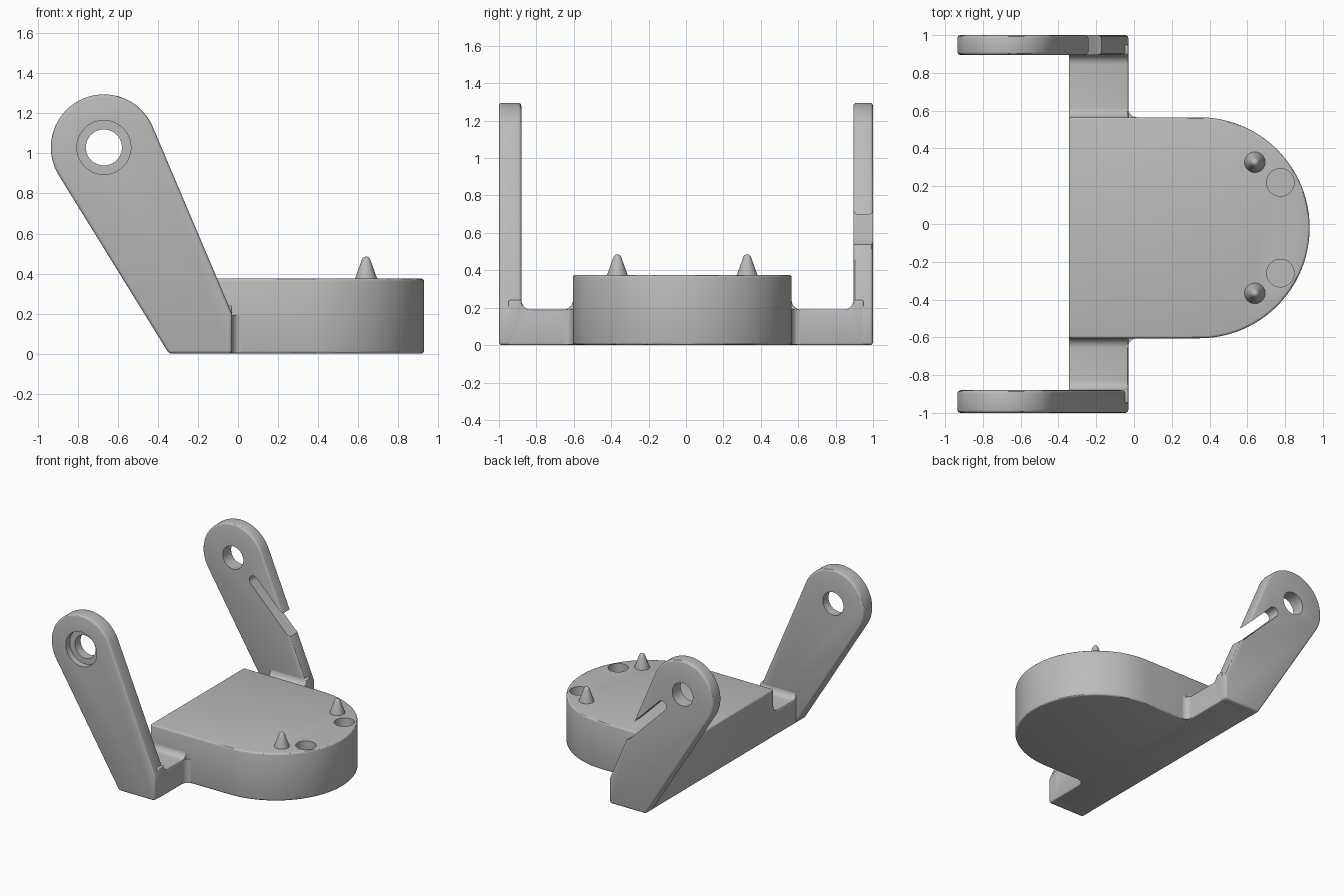
import bpy, bmesh
from math import sin, cos, pi, radians, atan2, acos, hypot
from mathutils import Vector

if "Cube" in bpy.data.objects:
    bpy.data.objects.remove(bpy.data.objects["Cube"])

grey = bpy.data.materials.new("plain grey")
grey.use_nodes = True
grey.diffuse_color = (0.5, 0.5, 0.5, 1)
grey.node_tree.nodes["Principled BSDF"].inputs["Base Color"].default_value = (0.5, 0.5, 0.5, 1)


def activate(ob):
    bpy.ops.object.select_all(action='DESELECT')
    ob.select_set(True)
    bpy.context.view_layer.objects.active = ob


def make_object(name, bm):
    bmesh.ops.recalc_face_normals(bm, faces=bm.faces)
    mesh = bpy.data.meshes.new(name)
    bm.to_mesh(mesh)
    bm.free()
    mesh.materials.append(grey)
    ob = bpy.data.objects.new(name, mesh)
    bpy.context.collection.objects.link(ob)
    return ob


def prism(name, outline, axis, lo, hi):
    """Extrude a 2D outline along an axis; the outline uses the other two in order."""
    def place(p, t):
        v = list(p)
        v.insert("xyz".index(axis), t)
        return Vector(v)
    bm = bmesh.new()
    face = bm.faces.new([bm.verts.new(place(p, lo)) for p in outline])
    new = bmesh.ops.extrude_face_region(bm, geom=[face])["geom"]
    shift = place((0, 0), hi - lo)
    bmesh.ops.translate(bm, vec=shift, verts=[g for g in new if isinstance(g, bmesh.types.BMVert)])
    return make_object(name, bm)


def arc(cx, cy, r, start, end, steps=8):
    angles = [radians(start + (end - start) * i / steps) for i in range(steps + 1)]
    return [(cx + r * cos(a), cy + r * sin(a)) for a in angles]


def finish(ob, bevel=0.0, cutters=()):
    """Round the rims, cut the openings and shade smooth."""
    activate(ob)
    if bevel:
        m = ob.modifiers.new("rounding", 'BEVEL')
        m.width, m.segments, m.limit_method, m.angle_limit = bevel, 3, 'ANGLE', radians(35)
        bpy.ops.object.modifier_apply(modifier=m.name)
    for cutter in cutters:
        cutter.hide_render = True
        m = ob.modifiers.new("cut", 'BOOLEAN')
        m.operation, m.object, m.solver = 'DIFFERENCE', cutter, 'EXACT'
        bpy.ops.object.modifier_apply(modifier=m.name)
        bpy.data.objects.remove(cutter)
    activate(ob)
    bpy.ops.object.shade_smooth_by_angle(angle=radians(30))


def disc(cx, cy, r):
    return arc(cx, cy, r, 0, 360, 48)[:-1]


BACK, EDGE = -0.345, -0.03          # x range of the crossbar
FRONT_SIDE, REAR_SIDE = -0.605, 0.565
MID = (FRONT_SIDE + REAR_SIDE) / 2
RADIUS = (REAR_SIDE - FRONT_SIDE) / 2
TOP, BAR = 0.375, 0.19

# Rounded body with two blind holes
outline = [(BACK, REAR_SIDE), (BACK, FRONT_SIDE)]
outline += arc(0.93 - RADIUS, MID, RADIUS, -90, 90, 48)
body = prism("body", outline, 'z', 0, TOP)
holes = [prism("hole_cutter", disc(0.775, MID + s * 0.24, 0.073), 'z', TOP - 0.1, TOP + 0.1)
         for s in (-1, 1)]
finish(body, 0.014, holes)

# Pegs with rounded tips
for name, s in (("front_peg", -1), ("rear_peg", 1)):
    profile = [(0.056, TOP - 0.02), (0.055, TOP)] + arc(0, 0.463, 0.022, 20, 90, 6)
    bm = bmesh.new()
    verts = [bm.verts.new((r, 0, z)) for r, z in profile]
    edges = [bm.edges.new(pair) for pair in zip(verts, verts[1:])]
    bmesh.ops.spin(bm, geom=verts + edges, cent=(0, 0, 0), axis=(0, 0, 1), angle=2 * pi, steps=32)
    bmesh.ops.remove_doubles(bm, verts=bm.verts, dist=0.0005)
    peg = make_object(name, bm)
    peg.location = (0.64, MID + s * 0.347, 0)
    finish(peg)

# Crossbar with fillets against the arms and the body
F = 0.05
outline = [(-0.95, 0), (0.95, 0), (0.95, BAR + F)]
outline += arc(0.895 - F, BAR + F, F, 0, -90)
outline += arc(REAR_SIDE + F, BAR + F, F, -90, -180)
outline += arc(FRONT_SIDE - F, BAR + F, F, 0, -90)
outline += arc(-0.88 + F, BAR + F, F, -90, -180)
outline += [(-0.95, BAR + F)]
finish(prism("crossbar", outline, 'x', BACK, EDGE), 0.012)

# Upright fillets where the crossbar meets the body
for name, y, s in (("front_fillet", FRONT_SIDE, -1), ("rear_fillet", REAR_SIDE, 1)):
    corner = [(EDGE - 0.03, y - s * 0.03), (EDGE + 0.045, y - s * 0.03)]
    corner += arc(EDGE + 0.045, y + s * 0.045, 0.045, -90 * s, -180 * s)
    corner += [(EDGE - 0.03, y + s * 0.045)]
    finish(prism(name, corner, 'z', 0.003, BAR))

# Arm outline: tangents from the foot to the round eye
EYE, R = (-0.67, 1.03), 0.265


def tangent_angle(p, side):
    dx, dz = p[0] - EYE[0], p[1] - EYE[1]
    return atan2(dz, dx) + side * acos(R / hypot(dx, dz))


foot, knee = (BACK, 0), (EDGE, 0.2)
start = tangent_angle(knee, 1) * 180 / pi
end = tangent_angle(foot, -1) * 180 / pi + 360
arm = [foot, (EDGE, 0), knee] + arc(*EYE, R, start, end, 40)

# Front arm with a stepped hole
front_arm = prism("front_arm", arm, 'y', -1, -0.88)
finish(front_arm, 0.016, [
    prism("bore_cutter", disc(*EYE, 0.09), 'y', -1.1, -0.8),
    prism("step_cutter", disc(*EYE, 0.135), 'y', -1.1, -0.95)])

# Rear arm with a plain hole and an open slanting slot
slot = arc(-0.49, 0.894, 0.038, 45, 225, 12)
slot += [(-0.205, 0.555), (-0.17, 0.535), (-0.1, 0.495), (-0.1, 0.617), (-0.16, 0.617)]
rear_arm = prism("rear_arm", arm, 'y', 0.895, 1)
finish(rear_arm, 0.016, [
    prism("bore_cutter", disc(*EYE, 0.09), 'y', 0.8, 1.1),
    prism("slot_cutter", slot, 'y', 0.8, 1.1)])
